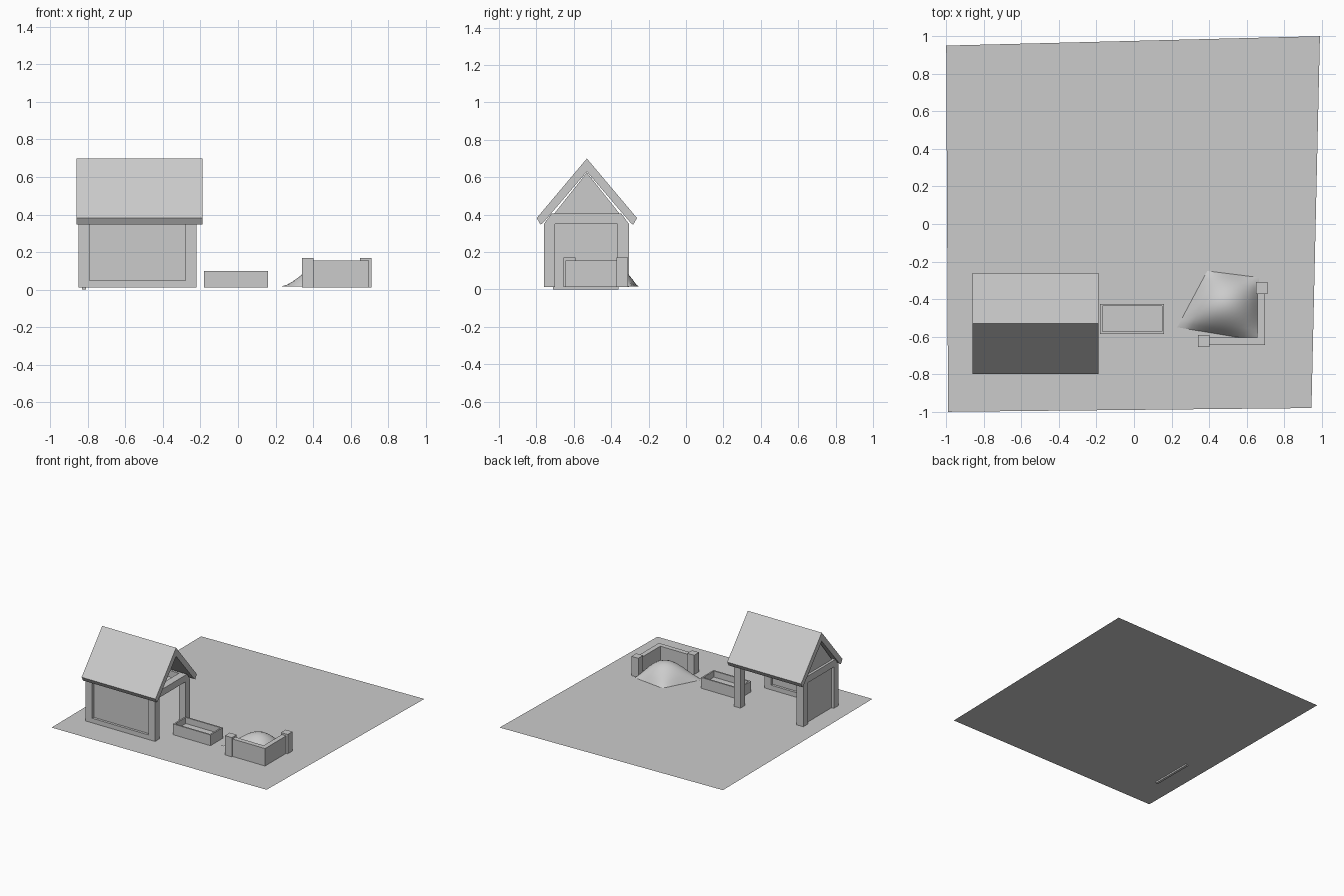
import bpy, bmesh
from mathutils import Vector

if "Cube" in bpy.data.objects:
    bpy.data.objects.remove(bpy.data.objects["Cube"])


def mesh_object(name, verts, faces, smooth=False):
    me = bpy.data.meshes.new(name)
    me.from_pydata(verts, [], faces)
    bm = bmesh.new()
    bm.from_mesh(me)
    bmesh.ops.recalc_face_normals(bm, faces=bm.faces)
    bm.to_mesh(me)
    bm.free()
    for p in me.polygons:
        p.use_smooth = smooth
    ob = bpy.data.objects.new(name, me)
    bpy.context.collection.objects.link(ob)
    return ob


def box(name, x, y, z):
    v = [(a, b, c) for c in z for a, b in
         ((x[0], y[0]), (x[1], y[0]), (x[1], y[1]), (x[0], y[1]))]
    return mesh_object(name, v, [(3, 2, 1, 0), (4, 5, 6, 7), (0, 1, 5, 4),
                                 (1, 2, 6, 5), (2, 3, 7, 6), (3, 0, 4, 7)])


def prism(name, profile, lo, hi, axis):
    """Extrude a 2D profile along x (profile in yz) or y (profile in xz)."""
    n = len(profile)
    v = [(d, a, b) if axis == "x" else (a, d, b)
         for d in (lo, hi) for a, b in profile]
    faces = [tuple(range(n)), tuple(range(2 * n - 1, n - 1, -1))]
    faces += [(i, (i + 1) % n, n + (i + 1) % n, n + i) for i in range(n)]
    return mesh_object(name, v, faces)


# Ground sheet
G = 0.012
mesh_object("ground_sheet", [(-0.99, -1.0, G), (0.945, -0.98, G),
                             (0.99, 1.0, G), (-1.0, 0.95, G)], [(0, 1, 2, 3)])

# Shelter: front frame with inset panel, rear posts, side wall
prism("front_frame", [(-0.85, G), (-0.22, G), (-0.22, 0.35), (-0.28, 0.35),
                      (-0.28, 0.05), (-0.79, 0.05), (-0.79, 0.35),
                      (-0.85, 0.35)], -0.76, -0.70, "y")
box("front_panel", (-0.80, -0.27), (-0.74, -0.72), (0.04, 0.36))
for side, x in (("left", -0.85), ("right", -0.28)):
    box("rear_post_" + side, (x, x + 0.06), (-0.365, -0.305), (G, 0.35))
    box("tie_beam_" + side, (x, x + 0.06), (-0.705, -0.36), (0.35, 0.405))
box("side_wall", (-0.83, -0.81), (-0.71, -0.36), (0.0, 0.36))

# Wall plates under the eaves
prism("wall_plate_front", [(-0.76, 0.35), (-0.70, 0.35), (-0.70, 0.405),
                           (-0.72, 0.405)], -0.85, -0.22, "x")
prism("wall_plate_rear", [(-0.365, 0.35), (-0.305, 0.35), (-0.345, 0.405),
                          (-0.365, 0.405)], -0.85, -0.22, "x")

# Roof and gable
prism("roof", [(-0.53, 0.70), (-0.798, 0.382), (-0.778, 0.347), (-0.765, 0.355),
               (-0.53, 0.63), (-0.295, 0.355), (-0.282, 0.347),
               (-0.262, 0.382)], -0.86, -0.19, "x")
prism("gable", [(-0.53, 0.625), (-0.705, 0.405), (-0.355, 0.405)],
      -0.83, -0.81, "x")

# Trough with sunken floor
trough = box("trough", (-0.18, 0.16), (-0.585, -0.425), (G, 0.10))
bm = bmesh.new()
bm.from_mesh(trough.data)
top = max(bm.faces, key=lambda f: f.calc_center_median().z)
bmesh.ops.inset_individual(bm, faces=[top], thickness=0.017)
low = bmesh.ops.extrude_discrete_faces(bm, faces=[top])["faces"]
bmesh.ops.translate(bm, verts=low[0].verts, vec=(0, 0, -0.05))
bm.to_mesh(trough.data)
bm.free()

# Corner bin walls and posts
box("bin_wall_front", (0.37, 0.697), (-0.645, -0.605), (G, 0.155))
box("bin_wall_side", (0.657, 0.697), (-0.605, -0.34), (G, 0.155))
box("bin_post_front", (0.34, 0.403), (-0.655, -0.592), (G, 0.17))
box("bin_post_side", (0.65, 0.712), (-0.372, -0.31), (G, 0.17))

# Smooth heap: four-cornered mound leaning into the bin
N = 12
a, b, c, d = (Vector(p) for p in ((0.23, -0.55), (0.655, -0.62),
                                  (0.667, -0.285), (0.39, -0.25)))
verts = []
for j in range(N + 1):
    for i in range(N + 1):
        u, v = i / N, j / N
        p = a.lerp(b, u).lerp(d.lerp(c, u), v)
        h = (1 - (2 * u - 1) ** 2) * (1 - (2 * v - 1) ** 2)
        verts.append((p.x, max(p.y, -0.605), G + 0.005 + 0.128 * h ** 0.9))
faces = [(j * (N + 1) + i, j * (N + 1) + i + 1, (j + 1) * (N + 1) + i + 1,
          (j + 1) * (N + 1) + i) for j in range(N) for i in range(N)]
mesh_object("heap", verts, faces, smooth=True)
